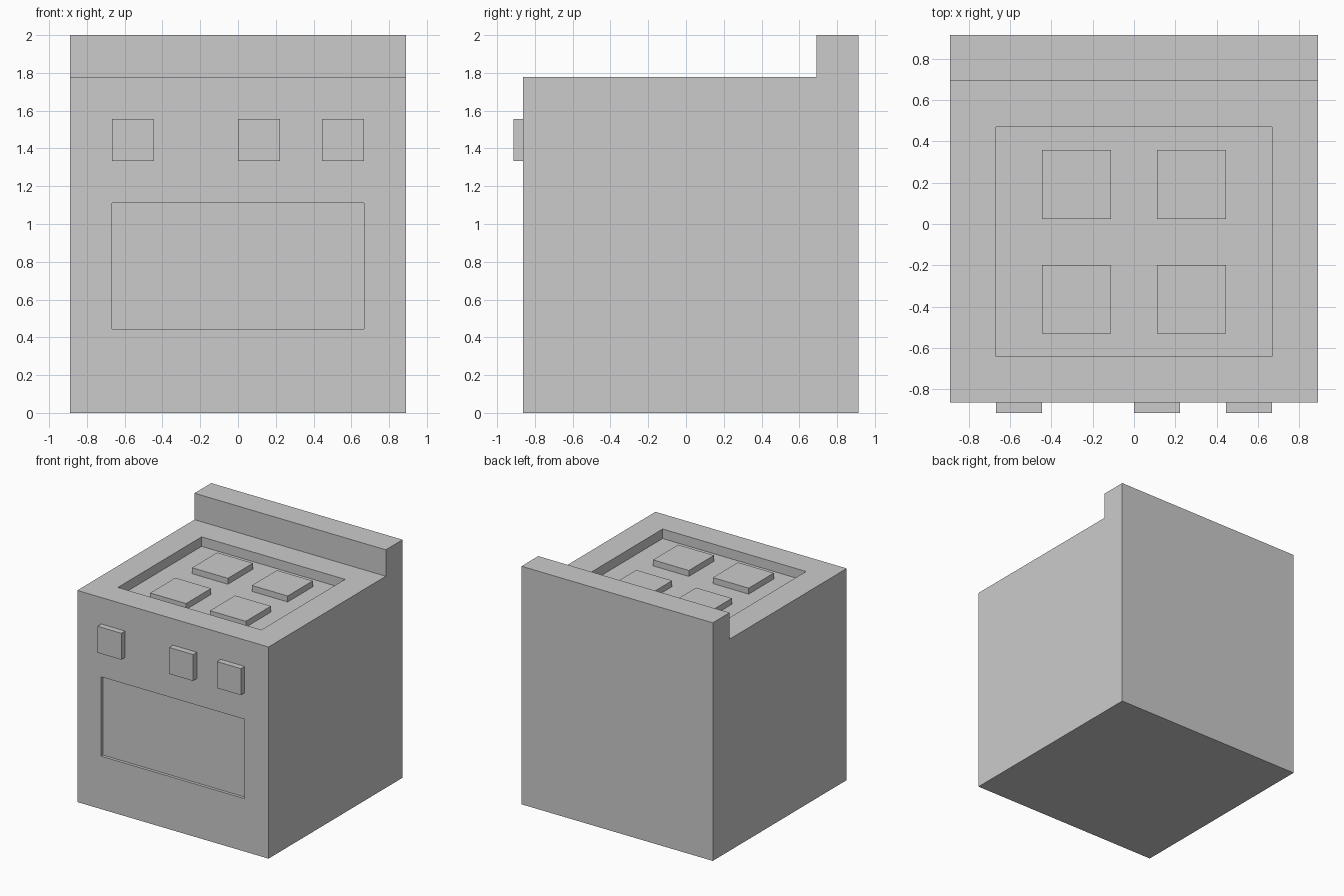
import bpy
import bmesh

if "Cube" in bpy.data.objects:
    bpy.data.objects.remove(bpy.data.objects["Cube"])

U = 1 / 9                    # design module
HALF = 8 * U                 # half width
FRONT, BACK = -0.864, 0.914  # body depth range
TOP = 16 * U                 # cooktop height
RECESS, BURNER_H = 0.08, 0.05
WINDOW_D, KNOB_D = 0.025, 0.05


def add_mesh(name, bm):
    bmesh.ops.recalc_face_normals(bm, faces=bm.faces)
    mesh = bpy.data.meshes.new(name)
    bm.to_mesh(mesh)
    bm.free()
    obj = bpy.data.objects.new(name, mesh)
    bpy.context.collection.objects.link(obj)
    return obj


def box(name, x, y, z):
    """Box spanning the given (min, max) ranges."""
    bm = bmesh.new()
    bmesh.ops.create_cube(bm, size=1)
    for v in bm.verts:
        v.co = [r[0] if c < 0 else r[1] for c, r in zip(v.co, (x, y, z))]
    return add_mesh(name, bm)


def cut(target, cutter):
    mod = target.modifiers.new("cut", 'BOOLEAN')
    mod.operation, mod.solver, mod.object = 'DIFFERENCE', 'EXACT', cutter
    bpy.context.view_layer.objects.active = target
    bpy.ops.object.modifier_apply(modifier=mod.name)
    bpy.data.objects.remove(cutter)


# Body with raised back ledge: side profile extruded across the width
profile = [(FRONT, 0), (BACK, 0), (BACK, 2), (BACK - 2 * U, 2),
           (BACK - 2 * U, TOP), (FRONT, TOP)]
bm = bmesh.new()
side = bm.faces.new([bm.verts.new((-HALF, y, z)) for y, z in profile])
ext = bmesh.ops.extrude_face_region(bm, geom=[side])
bmesh.ops.translate(bm, vec=(2 * HALF, 0, 0),
                    verts=[g for g in ext["geom"] if isinstance(g, bmesh.types.BMVert)])
body = add_mesh("stove_body", bm)

# Cooktop recess and oven window
cut(body, box("cooktop_cutter", (-6 * U, 6 * U),
              (FRONT + 2 * U, FRONT + 12 * U), (TOP - RECESS, TOP + 0.1)))
cut(body, box("window_cutter", (-6 * U, 6 * U),
              (FRONT - 0.1, FRONT + WINDOW_D), (4 * U, 10 * U)))

# Four burners on the recess floor
floor = TOP - RECESS
for row, y in (("front", FRONT + 3 * U), ("back", FRONT + 8 * U)):
    for col, x in (("left", -4 * U), ("right", U)):
        box(f"burner_{row}_{col}", (x, x + 3 * U), (y, y + 3 * U),
            (floor, floor + BURNER_H))

# Three control knobs
for name, x in (("left", -6 * U), ("middle", 0), ("right", 4 * U)):
    box(f"knob_{name}", (x, x + 2 * U), (FRONT - KNOB_D, FRONT), (12 * U, 14 * U))
